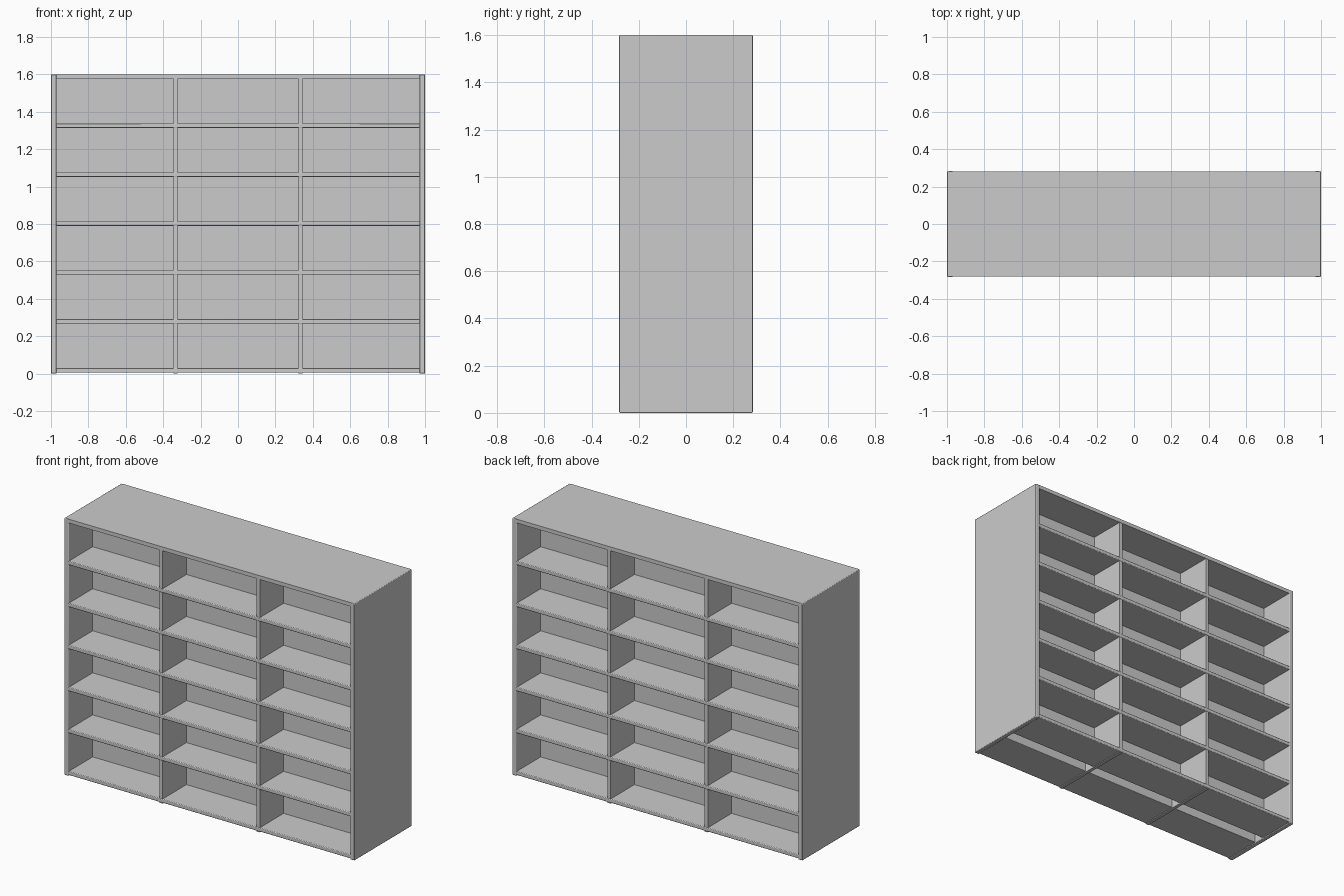
import bpy

if "Cube" in bpy.data.objects:
    bpy.data.objects.remove(bpy.data.objects["Cube"])

def box(name, x0, x1, y0, y1, z0, z1, bevel=0.0):
    bpy.ops.mesh.primitive_cube_add(
        size=1, location=((x0 + x1) / 2, (y0 + y1) / 2, (z0 + z1) / 2))
    ob = bpy.context.object
    ob.name = name
    ob.scale = (x1 - x0, y1 - y0, z1 - z0)
    bpy.ops.object.transform_apply(location=False, rotation=False, scale=True)
    if bevel:
        m = ob.modifiers.new("soft_edges", 'BEVEL')
        m.width = bevel
        m.segments = 2
        bpy.ops.object.shade_smooth_by_angle()
    return ob

HX, HY, H = 1.0, 0.283, 1.6      # half width, half depth, height
WALL, T = 0.03, 0.024            # side wall and shelf thickness
INNER, BACK = 0.035, 0.045       # hollow core between the two back panels
PITCH = (H - T - 0.005) / 6

# outer side walls and the top board
for s, side in ((-1, "left"), (1, "right")):
    a, b = sorted((s * HX, s * (HX - WALL)))
    box(f"{side}_side", a, b, -HY, HY, 0, H, 0.004)
box("top_board", -HX + 0.01, HX - 0.01, -HY + 0.002, HY - 0.002, H - T, H)

# upright dividers
for s, side in ((-1, "left"), (1, "right")):
    box(f"{side}_divider", s * 0.335 - 0.011, s * 0.335 + 0.011,
        -HY + 0.004, HY - 0.004, 0, H - T / 2)

# front and rear faces: back panel, base board and five shelves each
for s, face in ((-1, "front"), (1, "rear")):
    a, b = sorted((s * INNER, s * BACK))
    box(f"{face}_back_panel", -HX + 0.02, HX - 0.02, a, b, 0.006, H - T / 2)
    a, b = sorted((s * INNER, s * (HY - 0.002)))
    for i in range(6):
        z = 0.005 + i * PITCH
        name = f"{face}_shelf_{i}" if i else f"{face}_base_board"
        box(name, -HX + WALL / 2, HX - WALL / 2, a, b, z, z + T, 0.004)
